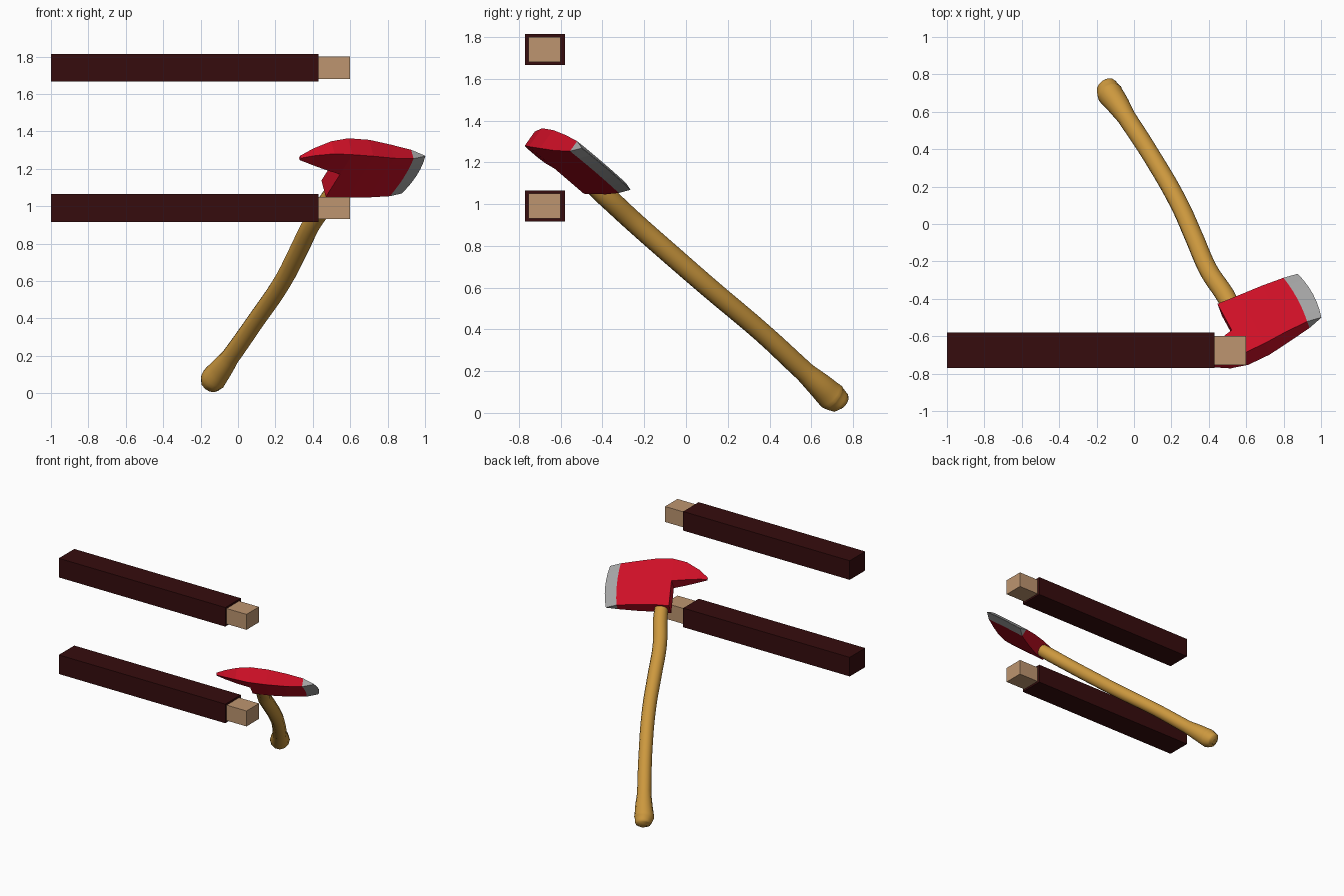
import bpy, bmesh, math
from mathutils import Vector

if "Cube" in bpy.data.objects:
    bpy.data.objects.remove(bpy.data.objects["Cube"])


def mat(name, srgb):
    m = bpy.data.materials.new(name)
    m.diffuse_color = [(c / 255 / 12.92 if c < 11 else ((c / 255 + .055) / 1.055) ** 2.4)
                       for c in srgb] + [1]
    m.use_nodes = True
    m.node_tree.nodes["Principled BSDF"].inputs["Base Color"].default_value = m.diffuse_color
    return m


DARK = mat("dark brown", (54, 12, 13))
WOOD = mat("pale wood", (189, 149, 112))
RED = mat("red paint", (205, 15, 38))
STEEL = mat("steel", (168, 168, 168))
ASH = mat("golden handle wood", (204, 152, 62))


def add_mesh(name, bm, *mats):
    bmesh.ops.recalc_face_normals(bm, faces=bm.faces)
    me = bpy.data.meshes.new(name)
    bm.to_mesh(me)
    bm.free()
    ob = bpy.data.objects.new(name, me)
    bpy.context.collection.objects.link(ob)
    for m in mats:
        me.materials.append(m)
    return ob


def box(name, lo, hi, m):
    bm = bmesh.new()
    bmesh.ops.create_cube(bm, size=1)
    for v in bm.verts:
        v.co = [a + (b - a) * (c + .5) for a, b, c in zip(lo, hi, v.co)]
    add_mesh(name, bm, m)


# Two wall bars: dark sleeve with a pale wooden end
for label, z in (("lower", .99), ("upper", 1.74)):
    box(label + "_bar_sleeve", (-1, -.77, z - .074), (.43, -.58, z + .074), DARK)
    box(label + "_bar_end", (.40, -.753, z - .06), (.60, -.60, z + .06), WOOD)

# Axe frame: U up the handle, V toward the cutting edge, W through the cheeks
U = Vector((.38, -.70, .60)).normalized()
V = Vector((.90, .43, -.066))
V = (V - U * V.dot(U)).normalized()
W = U.cross(V)
O = Vector((.52, -.437, 1.095))
ROWS = 7


def loft(name, stations, steel_from, *mats):
    """Stations along V: (v, bottom u, top u, half thickness, bulge)."""
    bm = bmesh.new()
    rings = []
    for v, u0, u1, w, bulge in stations:
        side = []
        for i in range(ROWS):
            t = i / (ROWS - 1)
            side.append(O + V * (v + bulge * (1 - (2 * t - 1) ** 2)) + U * (u0 + (u1 - u0) * t))
        rings.append([bm.verts.new(p + W * w) for p in side] +
                     [bm.verts.new(p - W * w) for p in reversed(side)])
    n = 2 * ROWS
    for k, (a, b) in enumerate(zip(rings, rings[1:])):
        for i in range(n):
            f = bm.faces.new((a[i], a[(i + 1) % n], b[(i + 1) % n], b[i]))
            f.material_index = int(k >= steel_from)
    bm.faces.new(rings[0])
    end = bm.faces.new(rings[-1])
    end.material_index = int(len(stations) - 2 >= steel_from)
    return add_mesh(name, bm, *mats)


# Axe head with steel bit
loft("axe_head", [(-.065, -.01, .365, .055, 0), (.06, 0, .365, .055, 0),
                  (.19, .002, .35, .046, 0), (.315, .005, .338, .03, .012),
                  (.395, 0, .332, .001, .02)], 3, RED, STEEL)

# Rear pick
loft("axe_pick", [(-.065, .19, .365, .055, 0), (-.16, .205, .345, .042, 0),
                  (-.25, .22, .295, .024, 0), (-.31, .228, .245, .008, 0)], 99, RED)

# Curved handle with a knob at the foot
path = [(-.154, .748, .037, .028), (-.147, .738, .048, .055), (-.13, .70, .077, .07),
        (-.09, .645, .128, .062), (-.04, .57, .195, .05), (.09, .37, .38, .048),
        (.24, .11, .60, .049), (.325, -.08, .765, .05), (.40, -.25, .915, .05),
        (.49, -.385, 1.04, .051), (.55, -.50, 1.145, .045)]
cu = bpy.data.curves.new("axe_handle", 'CURVE')
cu.dimensions = '3D'
cu.bevel_depth = 1
cu.bevel_resolution = 4
cu.resolution_u = 5
cu.use_fill_caps = True
sp = cu.splines.new('BEZIER')
sp.bezier_points.add(len(path) - 1)
for p, (x, y, z, r) in zip(sp.bezier_points, path):
    p.co = (x, y, z)
    p.radius = r
    p.handle_left_type = p.handle_right_type = 'AUTO'
cu.materials.append(ASH)
handle = bpy.data.objects.new("axe_handle", cu)
bpy.context.collection.objects.link(handle)
bpy.context.view_layer.objects.active = handle
handle.select_set(True)
bpy.ops.object.convert(target='MESH')
bpy.ops.object.shade_smooth_by_angle(angle=math.radians(50))
